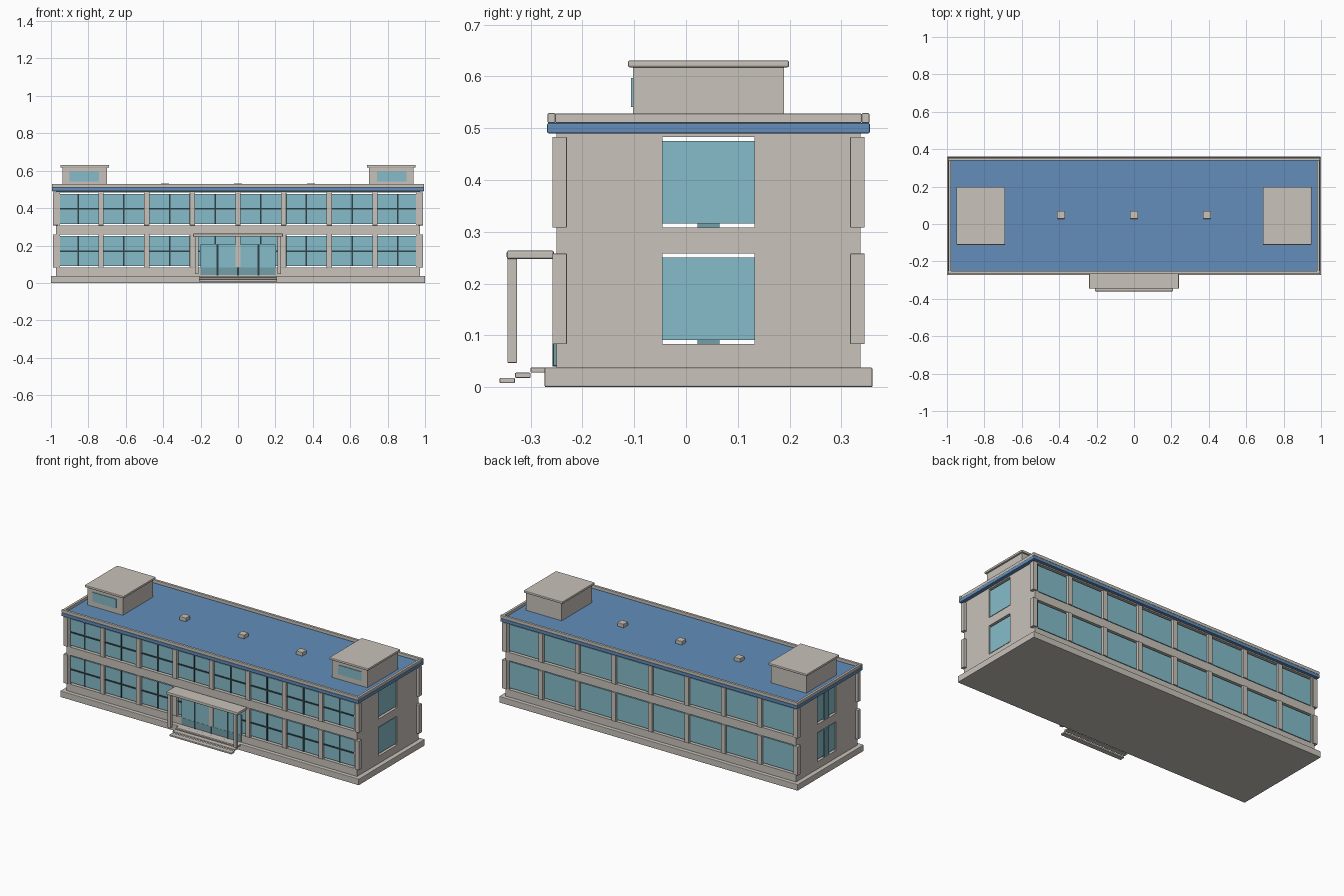
import bpy, bmesh

if "Cube" in bpy.data.objects:
    bpy.data.objects.remove(bpy.data.objects["Cube"])


def material(name, r, g, b):
    lin = [((c / 255 + 0.055) / 1.055) ** 2.4 for c in (r, g, b)]
    m = bpy.data.materials.new(name)
    m.diffuse_color = (*lin, 1)
    m.use_nodes = True
    m.node_tree.nodes["Principled BSDF"].inputs["Base Color"].default_value = m.diffuse_color
    return m


STONE = material("warm stone", 200, 194, 186)
BLUE = material("roof blue", 98, 141, 186)
GLASS = material("window glass", 133, 188, 202)
DOOR = material("door glass", 116, 160, 170)
DARK = material("dark frame", 48, 66, 72)


def boxes(name, mat, spans, bevel=0.0):
    """One object from boxes given as (x0, x1, y0, y1, z0, z1)."""
    bm = bmesh.new()
    for x0, x1, y0, y1, z0, z1 in spans:
        vs = bmesh.ops.create_cube(bm, size=1)["verts"]
        for v in vs:
            v.co.x = x1 if v.co.x > 0 else x0
            v.co.y = y1 if v.co.y > 0 else y0
            v.co.z = z1 if v.co.z > 0 else z0
    me = bpy.data.meshes.new(name)
    bm.to_mesh(me)
    bm.free()
    me.materials.append(mat)
    ob = bpy.data.objects.new(name, me)
    bpy.context.collection.objects.link(ob)
    if bevel:
        mod = ob.modifiers.new("soft edge", 'BEVEL')
        mod.width = bevel
        mod.segments = 2
    return ob


WX, WF, WB = 0.973, -0.25, 0.337         # wall faces
T = 0.022                                # wall thickness
BAY = 0.244
COLS = [i * BAY for i in range(-4, 5)]
STOREYS = [(0.083, 0.258), (0.308, 0.483)]
SIDE_Y = (-0.045, 0.132)                 # side window opening

# Plinth and entrance steps
boxes("plinth", STONE, [(-1, 1, -0.273, 0.36, 0, 0.038)], 0.003)
boxes("entrance_steps", STONE,
      [(-0.208, 0.208, -0.36 + 0.03 * i, -0.33 + 0.03 * i, 0.008 + 0.01 * i, 0.018 + 0.01 * i)
       for i in range(3)], 0.002)

# Long walls: spandrels under and over the window strips
rows = [(0.038, 0.083), (0.258, 0.308), (0.483, 0.491)]
boxes("long_walls", STONE,
      [(-WX, WX, y, y + T, z0, z1) for y in (WF, WB - T) for z0, z1 in rows])

# End walls around their openings
ends = []
for x in (-WX, WX - T):
    ends += [(x, x + T, WF + T, WB - T, z0, z1) for z0, z1 in rows]
    for z0, z1 in STOREYS:
        ends.append((x, x + T, WF, SIDE_Y[0], z0, z1))
        ends.append((x, x + T, SIDE_Y[1], WB, z0, z1))
boxes("end_walls", STONE, ends)
boxes("floor_slab", STONE, [(-0.95, 0.95, -0.225, 0.312, 0.262, 0.272)])

# Pilasters between the bays
boxes("pilasters", STONE,
      [(x - 0.014, x + 0.014, y, y + 0.028, z0, z1)
       for x in COLS for y in (-0.258, 0.317) for z0, z1 in STOREYS], 0.0015)

# Glazing, leaving a narrow gap above and below
front, back, bars = [], [], []
for z0, z1 in STOREYS:
    g0, g1 = z0 + 0.008, z1 - 0.008
    mid = (z0 + z1) / 2
    for x in COLS[:-1]:
        a, b = x + 0.012, x + BAY - 0.012
        front.append((a, b, -0.243, -0.237, g0, g1))
        back.append((a, b, 0.324, 0.33, g0, g1))
        c = x + BAY / 2
        bars.append((c - 0.004, c + 0.004, -0.247, -0.235, g0, g1))
        bars.append((a, b, -0.247, -0.235, mid - 0.004, mid + 0.004))
boxes("front_windows", GLASS, front)
boxes("back_windows", GLASS, back)
boxes("window_bars", DARK, bars)
boxes("side_windows", GLASS,
      [(s * 0.962 - 0.004, s * 0.962 + 0.004, *SIDE_Y, z0 + 0.008, z1 - 0.008)
       for s in (-1, 1) for z0, z1 in STOREYS])
boxes("side_window_post", DOOR,
      [(-0.972, -0.956, 0.022, 0.065, z0, z1 - 0.008) for z0, z1 in STOREYS])

# Entrance doors, canopy and posts
boxes("entrance_doors", DOOR, [(-0.2, 0.2, -0.256, -0.249, 0.042, 0.083)])
boxes("door_panes", GLASS, [(-0.2, 0.2, -0.255, -0.249, 0.083, 0.205)])
boxes("door_frames", DARK,
      [(x - 0.005, x + 0.005, -0.2575, -0.249, 0.04, 0.205) for x in (-0.11, 0, 0.11)])
boxes("canopy", STONE, [(-0.24, 0.24, -0.346, -0.255, 0.247, 0.264)], 0.004)
boxes("canopy_posts", STONE,
      [(x - 0.01, x + 0.01, -0.345, -0.326, 0.047, 0.248) for x in (-0.22, 0.22)], 0.002)

# Roof slab and parapet
boxes("roof_slab", BLUE, [(-0.995, 0.995, -0.268, 0.355, 0.49, 0.51)], 0.003)
boxes("parapet", STONE,
      [(-0.995, 0.995, -0.267, -0.252, 0.51, 0.529),
       (-0.995, 0.995, 0.339, 0.354, 0.51, 0.529),
       (-0.993, -0.978, -0.252, 0.339, 0.51, 0.528),
       (0.978, 0.993, -0.252, 0.339, 0.51, 0.528)], 0.002)

# Stair houses and vents on the roof
boxes("stair_houses", STONE,
      [(s * 0.819 - 0.119, s * 0.819 + 0.119, -0.102, 0.189, 0.509, 0.618) for s in (-1, 1)])
boxes("stair_house_caps", STONE,
      [(s * 0.819 - 0.13, s * 0.819 + 0.13, -0.112, 0.199, 0.617, 0.631) for s in (-1, 1)], 0.004)
boxes("stair_house_windows", GLASS,
      [(s * 0.822 - 0.078, s * 0.822 + 0.078, -0.106, -0.1, 0.541, 0.597) for s in (-1, 1)])
boxes("roof_vents", STONE,
      [(x - 0.021, x + 0.021, 0.028, 0.07, 0.509, 0.532) for x in (-0.39, 0, 0.39)], 0.002)
